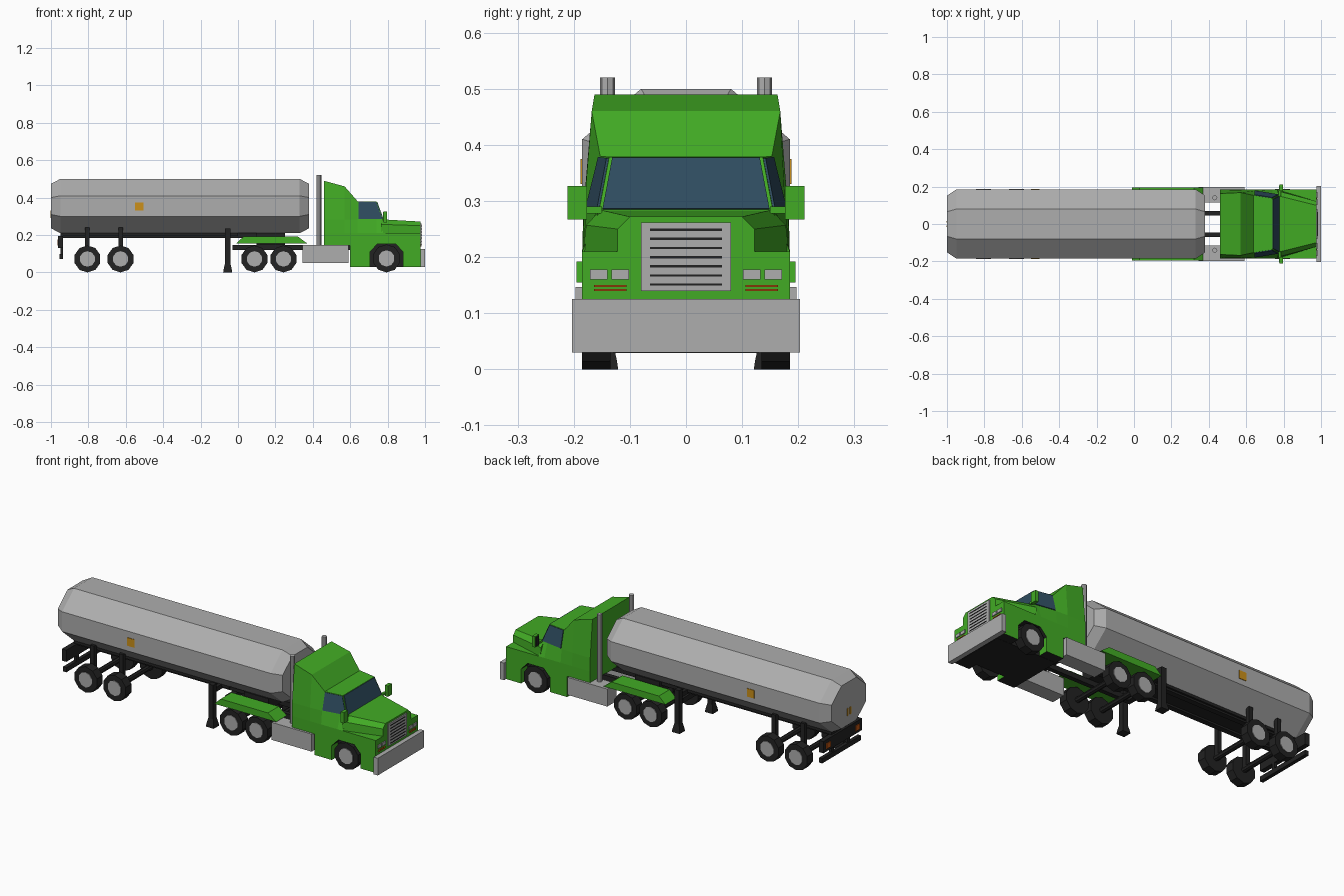
import bpy, bmesh, math
from mathutils import Vector, Matrix

if "Cube" in bpy.data.objects:
    bpy.data.objects.remove(bpy.data.objects["Cube"], do_unlink=True)


def material(name, r, g, b):
    m = bpy.data.materials.new(name)
    m.use_nodes = True
    m.diffuse_color = (r, g, b, 1)
    m.node_tree.nodes["Principled BSDF"].inputs["Base Color"].default_value = (r, g, b, 1)
    return m


GREEN = material("cab green", .054, .41, .018)
SILVER = material("silver", .42, .42, .42)
BLACK = material("black", .016, .016, .016)
GLASS = material("dark glass", .028, .072, .115)
AMBER = material("amber", .6, .28, .01)
ORANGE = material("orange lamp", .58, .1, .006)


def finish(name, bm, *mats, rule=None):
    bmesh.ops.remove_doubles(bm, verts=bm.verts, dist=1e-5)
    bmesh.ops.recalc_face_normals(bm, faces=bm.faces)
    bm.normal_update()
    if rule:
        for f in bm.faces:
            f.material_index = rule(f)
    me = bpy.data.meshes.new(name)
    bm.to_mesh(me)
    bm.free()
    for m in mats:
        me.materials.append(m)
    ob = bpy.data.objects.new(name, me)
    bpy.context.collection.objects.link(ob)
    return ob


def box(name, x, y, z, mat):
    bm = bmesh.new()
    bmesh.ops.create_cube(bm, size=1)
    for v in bm.verts:
        v.co = [lo + (hi - lo) * (c + .5) for (lo, hi), c in zip((x, y, z), v.co)]
    return finish(name, bm, mat)


def pair(name, x, y, z, mat):
    """The same box on both sides."""
    box("left_" + name, x, y, z, mat)
    box("right_" + name, x, (-y[1], -y[0]), z, mat)


def loft(name, rings, *mats, rule=None):
    """Skin over equal-length closed rings, capped at both ends."""
    bm = bmesh.new()
    rows = [[bm.verts.new(p) for p in ring] for ring in rings]
    n = len(rows[0])
    for a, b in zip(rows, rows[1:]):
        for i in range(n):
            j = (i + 1) % n
            bm.faces.new((a[i], a[j], b[j], b[i]))
    bm.faces.new(rows[0])
    bm.faces.new(rows[-1])
    return finish(name, bm, *mats, rule=rule)


def prism(name, profile, y0, y1, *mats, rule=None):
    return loft(name, [[(x, y, z) for x, z in profile] for y in (y0, y1)], *mats, rule=rule)


def section(x, half):
    """Symmetric cross-section from its half outline of (y, z)."""
    return [(x, -y, z) for y, z in half] + [(x, y, z) for y, z in reversed(half)]


def plate(name, pts, away, shrink, mat):
    """Thin pane just proud of the surface through pts."""
    pts = [Vector(p) for p in pts]
    mid = sum(pts, Vector()) / len(pts)
    n = (pts[2] - pts[0]).cross(pts[3] - pts[1]).normalized()
    if n.dot(Vector(away)) < 0:
        n = -n
    flat = [mid + (p - mid) * shrink for p in pts]
    return loft(name, [[p - n * .003 for p in flat], [p + n * .004 for p in flat]], mat)


def cylinder(name, centre, r, depth, mat, axis="Y", sides=10):
    bm = bmesh.new()
    turn = Matrix.Rotation(math.pi / 2, 4, "X") if axis == "Y" else Matrix()
    bmesh.ops.create_cone(bm, cap_ends=True, segments=sides, radius1=r, radius2=r,
                          depth=depth, matrix=Matrix.Translation(centre) @ turn)
    return finish(name, bm, mat)


# Trailer tank: eight sides with tapered ends
tank_half = [(.08, .21), (.185, .30), (.185, .41), (.08, .50)]
tank_end = [(y * .82, .355 + (z - .355) * .82) for y, z in tank_half]
loft("tank", [section(-1, tank_end), section(-.95, tank_half),
              section(.33, tank_half), section(.38, tank_end)], SILVER)
pair("tank_marker", (-.55, -.505), (.183, .188), (.33, .375), AMBER)
for y in (-.012, .012):
    box("rear_tank_marker", (-1.003, -.998), (y - .005, y + .005), (.29, .33), AMBER)

# Trailer frame, rear panel and landing legs
pair("trailer_rail", (-.95, .2), (.04, .07), (.185, .215), BLACK)
box("trailer_floor", (-.95, .0), (-.08, .08), (.195, .212), BLACK)
box("rear_panel", (-.962, -.935), (-.17, .17), (.13, .195), BLACK)
box("rear_guard", (-.955, -.935), (-.17, .17), (.072, .098), BLACK)
pair("guard_bracket", (-.95, -.935), (.06, .08), (.08, .2), BLACK)
pair("tail_lamp", (-.966, -.96), (.11, .145), (.145, .175), ORANGE)
pair("landing_leg", (-.07, -.04), (.13, .16), (.03, .235), BLACK)
for side in (-1, 1):
    loft("landing_foot", [[(-.055 + a * w, side * .145 + b * w, z)
                           for a, b in ((-1, -1), (1, -1), (1, 1), (-1, 1))]
                          for w, z in ((.024, 0), (.022, .015), (.012, .06))], BLACK)
box("landing_brace", (-.065, -.045), (-.14, .14), (.185, .21), BLACK)

# Tractor frame and coupling
pair("tractor_rail", (-.03, .62), (.045, .07), (.12, .148), BLACK)
box("coupling_plate", (.1, .25), (-.09, .09), (.148, .212), BLACK)
box("frame_crossbar", (-.03, 0), (-.07, .07), (.12, .148), BLACK)

# Wheels, axles and trailer hangers
for x, r in ((-.805, .072), (-.628, .072), (.088, .072), (.243, .072), (.794, .075)):
    cylinder("axle", (x, 0, r), .015, .29, BLACK, sides=8)
    for side in (-1, 1):
        cylinder("tyre", (x, side * .16, r), r, .05, BLACK)
        cylinder("hub", (x, side * .1625, r), r * .58, .051, SILVER)
    if x < 0:
        pair("axle_hanger", (x - .012, x + .012), (.105, .13), (.06, .24), BLACK)

# Fenders over the drive wheels
for side in (-1, 1):
    prism("rear_fender", [(-.01, .155), (.03, .192), (.32, .192), (.37, .155)],
          side * .1, side * .195, GREEN)

# Side tanks and exhaust stacks
pair("fuel_tank", (.345, .59), (.115, .197), (.05, .147), SILVER)
for side in (-1, 1):
    cylinder("exhaust_stack", (.432, side * .14, .333), .0135, .374, SILVER, "Z", 8)

# Lower cab body with wheel arches and black underside
prism("lower_cab", [(.46, .145), (.6, .145), (.6, .03), (.705, .03), (.705, .11), (.745, .152),
                    (.843, .152), (.883, .11), (.883, .03), (.975, .03), (.975, .21), (.46, .21)],
      -.185, .185, GREEN, BLACK, rule=lambda f: int(f.normal.z < -.5))
box("underbody", (.602, .97), (-.13, .13), (.029, .16), BLACK)

# Upper cab: tall sleeper, sloped roof cap, windscreen
BELT = .283
cab = [(.46, .183, .49, .163), (.57, .182, .46, .168), (.64, .177, .38, .153),
       (.74, .16, .378, .137), (.775, .155, BELT, .155)]
loft("upper_cab", [section(x, [(.185, .21), (yb, BELT), (yt, zt)])
                   for x, yb, zt, yt in cab], GREEN)
plate("windscreen", [(.74, -.137, .378), (.74, .137, .378), (.775, .155, BELT),
                     (.775, -.155, BELT)], (1, 0, 0), .96, GLASS)
for side in (-1, 1):
    plate("side_window", [(.64, side * .153, .38), (.74, side * .137, .378),
                          (.775, side * .155, BELT), (.64, side * .177, BELT)],
          (0, side, 0), .95, GLASS)

# Hood narrowing to the nose
loft("hood", [section(.765, [(.184, .205), (.178, .257), (.152, .284)]),
              section(.975, [(.122, .205), (.122, .25), (.1, .272)])], GREEN)

# Mirrors
pair("mirror", (.778, .797), (.176, .211), (.267, .327), GREEN)
pair("mirror_glass", (.775, .779), (.18, .207), (.272, .322), BLACK)
pair("mirror_arm", (.772, .785), (.15, .18), (.278, .29), GREEN)

# Nose: grille, lamps and bumper
box("grille", (.972, .981), (-.08, .08), (.14, .262), SILVER)
for i in range(7):
    z = .151 + i * .0163
    box("grille_slat", (.98, .983), (-.064, .064), (z - .002, z + .002), BLACK)
for y in (.102, .14):
    pair("headlamp", (.973, .98), (y, y + .031), (.16, .178), SILVER)
for z in (.14, .147):
    pair("turn_lamp", (.973, .979), (.106, .164), (z, z + .003), ORANGE)
box("front_bumper", (.975, 1), (-.203, .203), (.03, .125), SILVER)
